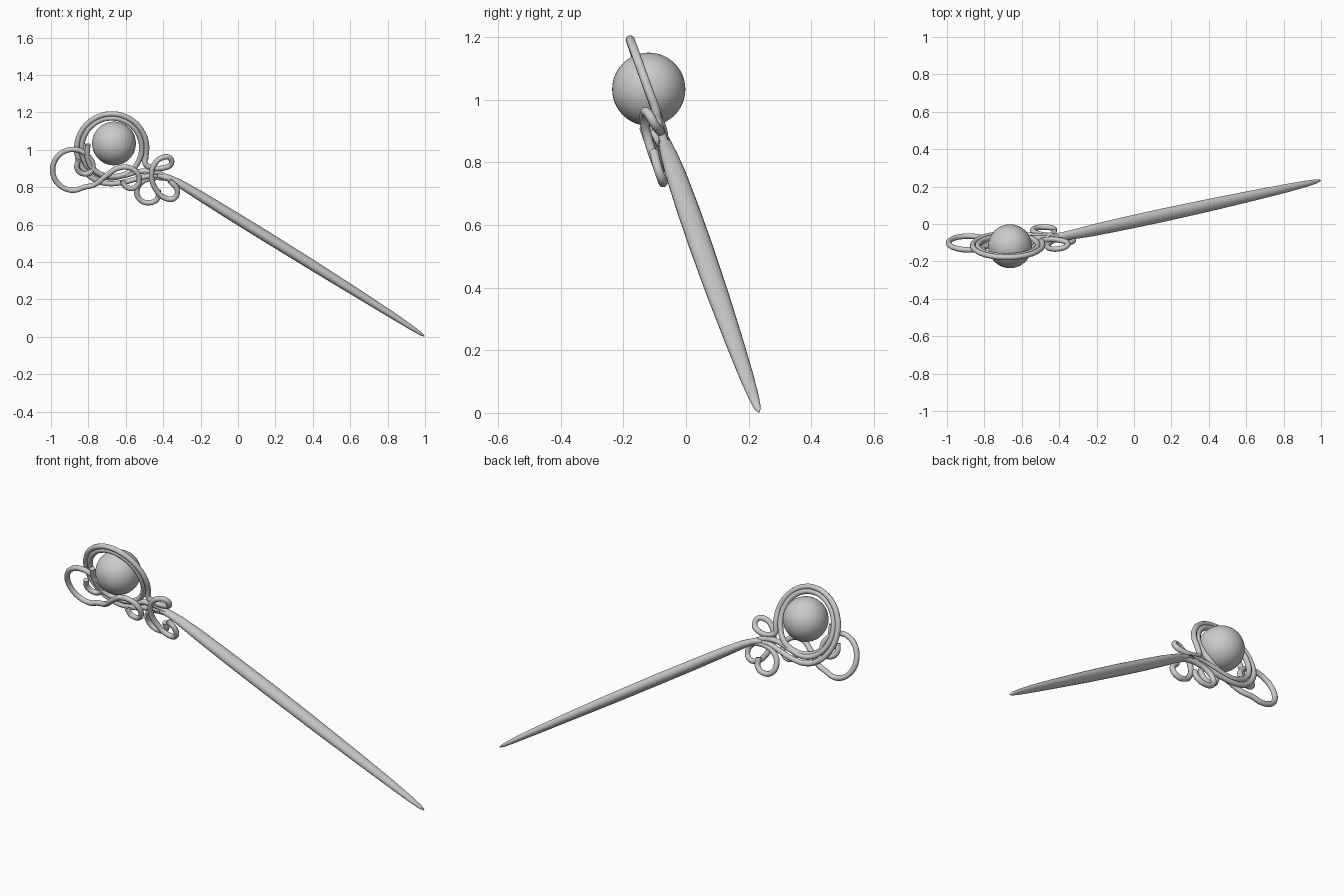
import bpy, bmesh, math
from mathutils import Vector

SLOPE = 0.35
NORMAL = Vector((0, 1, SLOPE)).normalized()


def on_plane(x, z, off=0.0):
    # the whole pin lies in one leaning plane; off moves toward the back
    return Vector((x, 0.234 - SLOPE * z + off, z))


def wire(name, pts, radius=0.0145):
    # pts: (x, z, depth offset)
    cu = bpy.data.curves.new(name, 'CURVE')
    cu.dimensions = '3D'
    cu.bevel_depth = radius
    cu.bevel_resolution = 3
    cu.resolution_u = 8
    cu.use_fill_caps = True
    sp = cu.splines.new('BEZIER')
    sp.bezier_points.add(len(pts) - 1)
    for bp, p in zip(sp.bezier_points, pts):
        bp.co = on_plane(*p)
        bp.handle_left_type = bp.handle_right_type = 'AUTO'
    ob = bpy.data.objects.new(name, cu)
    bpy.context.collection.objects.link(ob)
    return ob


def arc(cx, cz, r, a0, a1, n, off0=0.0, off1=0.0):
    out = []
    for i in range(n):
        t = i / (n - 1)
        a = math.radians(a0 + (a1 - a0) * t)
        out.append((cx + r * math.cos(a), cz + r * math.sin(a),
                    off0 + (off1 - off0) * t))
    return out


# tapered shaft, slightly oval, lofted along its axis
def shaft():
    path = [(-0.43, 0.868, .017), (-0.38, 0.853, .019), (-0.32, 0.825, .023),
            (-0.22, 0.765, .028), (-0.05, 0.66, .031), (0.15, 0.537, .032),
            (0.4, 0.382, .030), (0.65, 0.226, .025), (0.82, 0.119, .020),
            (0.92, 0.054, .015), (0.975, 0.018, .010), (0.997, 0.003, .003)]
    bm = bmesh.new()
    rings = []
    n = 20
    for i, (x, z, r) in enumerate(path):
        a = on_plane(*path[max(i - 1, 0)][:2])
        b = on_plane(*path[min(i + 1, len(path) - 1)][:2])
        side = (b - a).normalized().cross(NORMAL)
        c = on_plane(x, z)
        rings.append([bm.verts.new(
            c + NORMAL * (r * 1.15 * math.cos(2 * math.pi * k / n))
            + side * (r * 0.9 * math.sin(2 * math.pi * k / n))) for k in range(n)])
    for p, q in zip(rings, rings[1:]):
        for k in range(n):
            bm.faces.new((p[k], p[(k + 1) % n], q[(k + 1) % n], q[k]))
    bm.faces.new(rings[0])
    bm.faces.new(rings[-1])
    bmesh.ops.recalc_face_normals(bm, faces=bm.faces)
    me = bpy.data.meshes.new("shaft")
    bm.to_mesh(me)
    bm.free()
    for f in me.polygons:
        f.use_smooth = True
    bpy.context.collection.objects.link(bpy.data.objects.new("shaft", me))


shaft()

# bead
bpy.ops.mesh.primitive_uv_sphere_add(segments=48, ring_count=24, radius=0.117,
                                     location=(-0.663, -0.119, 1.034))
bpy.context.object.name = "bead"
bpy.ops.object.shade_smooth()

# outer hoop: leaves the shaft, circles the bead, ends in the upper right curl
wire("outer_hoop",
     [(-0.38, 0.853, 0), (-0.46, 0.862, 0), (-0.54, 0.845, 0), (-0.62, 0.825, 0)]
     + arc(-0.675, 1.005, 0.187, 258, -12, 14, 0, .008)
     + [(-0.495, 0.925, 0), (-0.46, 0.905, 0), (-0.40, 0.903, -.004),
        (-0.357, 0.925, -.012), (-0.365, 0.957, -.02), (-0.40, 0.96, -.03),
        (-0.445, 0.925, -.042), (-0.462, 0.86, -.05), (-0.44, 0.79, -.05),
        (-0.39, 0.742, -.05), (-0.34, 0.742, -.05), (-0.325, 0.785, -.05),
        (-0.365, 0.835, -.045)])

# inner hoop: runs beside the outer one and ends upright left of the bead
wire("inner_hoop",
     [(-0.37, 0.85, 0), (-0.44, 0.88, 0), (-0.52, 0.885, 0), (-0.60, 0.865, 0)]
     + arc(-0.675, 1.01, 0.160, 265, -42, 15, 0, .008)
     + [(-0.60, 0.872, 0), (-0.68, 0.858, -.01), (-0.76, 0.885, -.02),
        (-0.803, 0.95, -.025), (-0.803, 1.03, -.025)])

# left wire: full side loop, with a spiral start, flowing into a small lower curl
wire("side_loop",
     [(-0.855, 0.945, -.035), (-0.86, 0.90, -.035), (-0.825, 0.872, -.03),
      (-0.785, 0.885, -.025)]
     + arc(-0.882, 0.893, 0.109, 15, 300, 13, -.02, -.025)
     + [(-0.765, 0.815, -.035), (-0.70, 0.865, -.045), (-0.63, 0.905, -.05),
        (-0.56, 0.895, -.05), (-0.528, 0.845, -.05), (-0.55, 0.80, -.05),
        (-0.595, 0.80, -.05), (-0.62, 0.835, -.045)])

# lower hook hanging behind the stem
wire("lower_hook",
     [(-0.38, 0.848, 0), (-0.45, 0.85, .003), (-0.51, 0.83, .004),
      (-0.54, 0.785, .004), (-0.525, 0.735, .002), (-0.475, 0.717, 0),
      (-0.43, 0.74, 0), (-0.427, 0.785, 0)])
